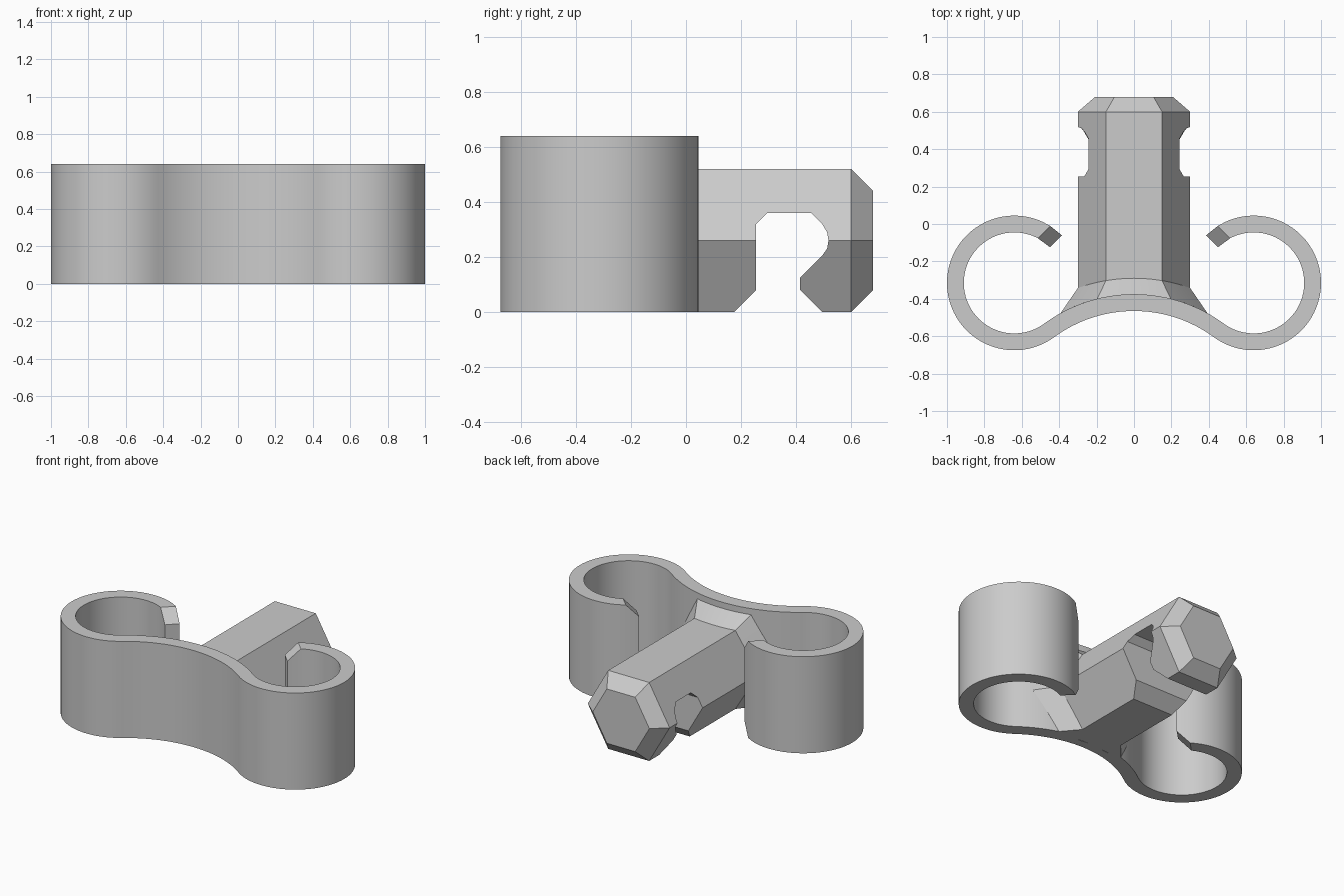
import bpy, bmesh, math
from mathutils import Vector

if "Cube" in bpy.data.objects:
    bpy.data.objects.remove(bpy.data.objects["Cube"])

H = 0.64                      # band height
RING = Vector((0.64, -0.315)) # right ring centre
BOW_Y = -1.185                # centre of the middle bow
R_OUT, R_IN = 0.36, 0.27      # ring radii
BOW_F, BOW_B = 0.72, 0.81     # bow radii, front and back
CH = 0.08                     # chamfer size

grey = bpy.data.materials.new("grey")
grey.diffuse_color = (0.6, 0.6, 0.6, 1)
grey.use_nodes = True
grey.node_tree.nodes["Principled BSDF"].inputs["Base Color"].default_value = grey.diffuse_color


def make(name, loops):
    """Skin a row of closed loops, cap both ends, and make an object."""
    bm = bmesh.new()
    rows = [[bm.verts.new(p) for p in loop] for loop in loops]
    n = len(rows[0])
    for a, b in zip(rows, rows[1:]):
        for i in range(n):
            j = (i + 1) % n
            bm.faces.new((a[i], a[j], b[j], b[i]))
    bm.faces.new(rows[0])
    bm.faces.new(rows[-1])
    bmesh.ops.recalc_face_normals(bm, faces=bm.faces)
    mesh = bpy.data.meshes.new(name)
    bm.to_mesh(mesh)
    bm.free()
    mesh.materials.append(grey)
    ob = bpy.data.objects.new(name, mesh)
    bpy.context.collection.objects.link(ob)
    return ob


def polar(c, r, a):
    return Vector((c[0] + r * math.cos(a), c[1] + r * math.sin(a)))


# Clip band: right half as (outer point, inner point, end inset) stations
bow = Vector((0, BOW_Y))
touch = math.atan2(RING.y - BOW_Y, RING.x)
half = []
for i in range(13):
    a = math.pi / 2 + (touch - math.pi / 2) * i / 12
    half.append((polar(bow, BOW_F, a), polar(bow, BOW_B, a), 0))
start, end = touch - math.pi, math.radians(135)
stop = end - math.radians(20)
for i in range(1, 49):
    a = start + (stop - start) * i / 48
    half.append((polar(RING, R_OUT, a), polar(RING, R_IN, a), 0))
# Ring tip, chamfered above and below
for back, inset in ((CH, 0), (0, CH)):
    half.append((polar(RING, R_OUT, end - math.asin(back / R_OUT)),
                 polar(RING, R_IN, end - math.asin(back / R_IN)), inset))


def flip(p):
    return Vector((-p.x, p.y))


stations = [(flip(o), flip(i), s) for o, i, s in reversed(half[1:])] + half
band = make("clip_band", [
    [(o.x, o.y, s), (i.x, i.y, s), (i.x, i.y, H - s), (o.x, o.y, H - s)]
    for o, i, s in stations])

# Hexagonal stem with a flared root and a chamfered tip
MID = 0.26


def hexagon(scale):
    w, h = 0.3 * scale, MID * scale
    lo = max(MID - h, 0)      # the flare is cut off at the floor
    xb = w - (MID - lo) * (w / 2) / h
    return [(w, MID), (w / 2, MID + h), (-w / 2, MID + h),
            (-w, MID), (-xb, lo), (xb, lo)]


def section(scale, y=None, radius=None):
    """Hexagon loop on a flat plane, or wrapped on the bow's cylinder."""
    pts, corners = [], hexagon(scale)
    for k in range(6):
        a, b = Vector(corners[k]), Vector(corners[(k + 1) % 6])
        for s in range(6):
            x, z = a.lerp(b, s / 6)
            yy = y if radius is None else BOW_Y + math.sqrt(radius**2 - x**2)
            pts.append((x, yy, z))
    return pts


big, small = 1 + CH / MID, 1 - CH / MID
stem = make("hex_stem", [
    section(big, radius=BOW_B - 0.03), section(big, radius=BOW_B),
    section(1, radius=BOW_B + 0.085), section(1, y=0.6), section(small, y=0.68)])

# Hook notch cut straight through the stem
notch = [(0.155, -0.02), (0.255, 0.08), (0.255, 0.32), (0.295, 0.36),
         (0.455, 0.36), (0.495, 0.32), (0.513, 0.29), (0.518, 0.26),
         (0.513, 0.23), (0.495, 0.205), (0.415, 0.125), (0.415, 0.08),
         (0.515, -0.02)]
cutter = make("notch_cutter", [[(x, y, z) for y, z in notch] for x in (-0.5, 0.5)])
cutter.hide_render = True
mod = stem.modifiers.new("notch", 'BOOLEAN')
mod.object, mod.operation, mod.solver = cutter, 'DIFFERENCE', 'EXACT'
bpy.context.view_layer.objects.active = stem
bpy.ops.object.modifier_apply(modifier=mod.name)
bpy.data.objects.remove(cutter)

# Smooth the curved walls, keep edges sharp
for ob in (band, stem):
    bpy.ops.object.select_all(action='DESELECT')
    ob.select_set(True)
    bpy.context.view_layer.objects.active = ob
    bpy.ops.object.shade_smooth_by_angle(angle=math.radians(20))
